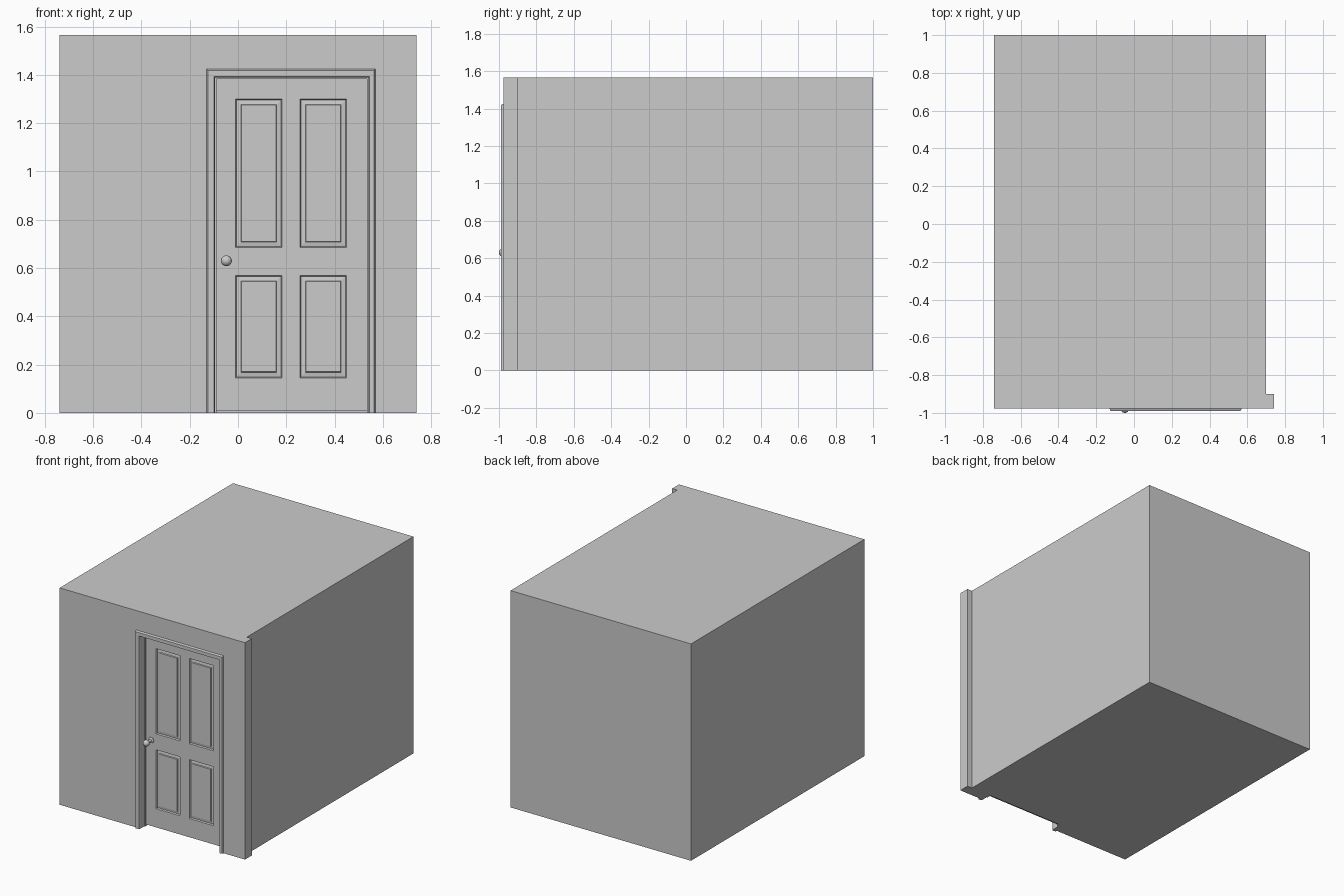
import bpy, bmesh, math
from mathutils import Vector

if "Cube" in bpy.data.objects:
    bpy.data.objects.remove(bpy.data.objects["Cube"])

WALL_Y, BACK_Y, TOP = -0.977, -0.90, 1.565


def make_object(name, bm):
    bmesh.ops.recalc_face_normals(bm, faces=bm.faces[:])
    mesh = bpy.data.meshes.new(name)
    bm.to_mesh(mesh)
    bm.free()
    ob = bpy.data.objects.new(name, mesh)
    bpy.context.collection.objects.link(ob)
    return ob


def prism(name, front, back, y0, y1):
    """Solid between two x-z outlines with matching point counts."""
    bm = bmesh.new()
    f = [bm.verts.new((x, y0, z)) for x, z in front]
    b = [bm.verts.new((x, y1, z)) for x, z in back]
    bm.faces.new(f)
    bm.faces.new(b[::-1])
    n = len(f)
    for i in range(n):
        j = (i + 1) % n
        bm.faces.new((f[i], b[i], b[j], f[j]))
    return make_object(name, bm)


def arch(x0, x1, top, ix0, ix1, itop):
    """Upside-down U outline: outer rectangle with a doorway cut to the floor."""
    return [(x0, 0), (ix0, 0), (ix0, itop), (ix1, itop),
            (ix1, 0), (x1, 0), (x1, top), (x0, top)]


# Room body behind the front wall
room = [(-0.74, 0), (0.70, 0), (0.70, TOP), (-0.74, TOP)]
prism("room_body", room, room, BACK_Y, 1.0)

# Front wall with doorway
wall = arch(-0.74, 0.74, TOP, -0.095, 0.54, 1.39)
prism("front_wall", wall, wall, WALL_Y, BACK_Y)

# Door casing with chamfered front edges
prism("door_casing",
      arch(-0.124, 0.564, 1.419, -0.099, 0.544, 1.394),
      arch(-0.13, 0.57, 1.425, -0.095, 0.54, 1.39), -0.99, WALL_Y)

# Door stop inside the opening
stop = arch(-0.095, 0.54, 1.39, -0.089, 0.534, 1.383)
prism("door_stop", stop, stop, -0.932, BACK_Y)

# Door leaf: grid of stiles and rails, panel cells get moulded insets
DOOR_Y = -0.92
xs = [-0.089, -0.01, 0.182, 0.256, 0.45, 0.534]
zs = [0.01, 0.145, 0.57, 0.685, 1.30, 1.383]
bm = bmesh.new()
grid = [[bm.verts.new((x, DOOR_Y, z)) for x in xs] for z in zs]
panels = []
for r in range(5):
    for c in range(5):
        f = bm.faces.new((grid[r][c], grid[r][c + 1],
                          grid[r + 1][c + 1], grid[r + 1][c]))
        if r in (1, 3) and c in (1, 3):
            panels.append(f)
bm.normal_update()
border = [e for e in bm.edges if e.is_boundary]
ext = bmesh.ops.extrude_edge_only(bm, edges=border)["geom"]
for v in ext:
    if isinstance(v, bmesh.types.BMVert):
        v.co.y = BACK_Y
for thick, depth in ((0.006, -0.010), (0.026, 0.003), (0.004, 0.006)):
    bm.normal_update()
    bmesh.ops.inset_individual(bm, faces=panels, thickness=thick, depth=depth)
make_object("door_leaf", bm)

# Door knob: rosette, stem and ball turned about the y axis
R, CY = 0.0225, -0.9775
profile = [(0.020, DOOR_Y), (0.020, DOOR_Y - 0.004), (0.016, DOOR_Y - 0.008),
           (0.009, DOOR_Y - 0.010)]
for i in range(11):
    a = math.radians(155 - 15.5 * i)
    profile.append((R * math.sin(a), CY - R * math.cos(a)))
bm = bmesh.new()
vs = [bm.verts.new((-0.048 + r, y, 0.63)) for r, y in profile]
es = [bm.edges.new(p) for p in zip(vs, vs[1:])]
bmesh.ops.spin(bm, geom=vs + es, cent=(-0.048, 0, 0.63), axis=(0, 1, 0),
               angle=2 * math.pi, steps=24)
bmesh.ops.remove_doubles(bm, verts=bm.verts[:], dist=1e-5)
knob = make_object("door_knob", bm)
bpy.context.view_layer.objects.active = knob
knob.select_set(True)
bpy.ops.object.shade_smooth_by_angle(angle=math.radians(35))
